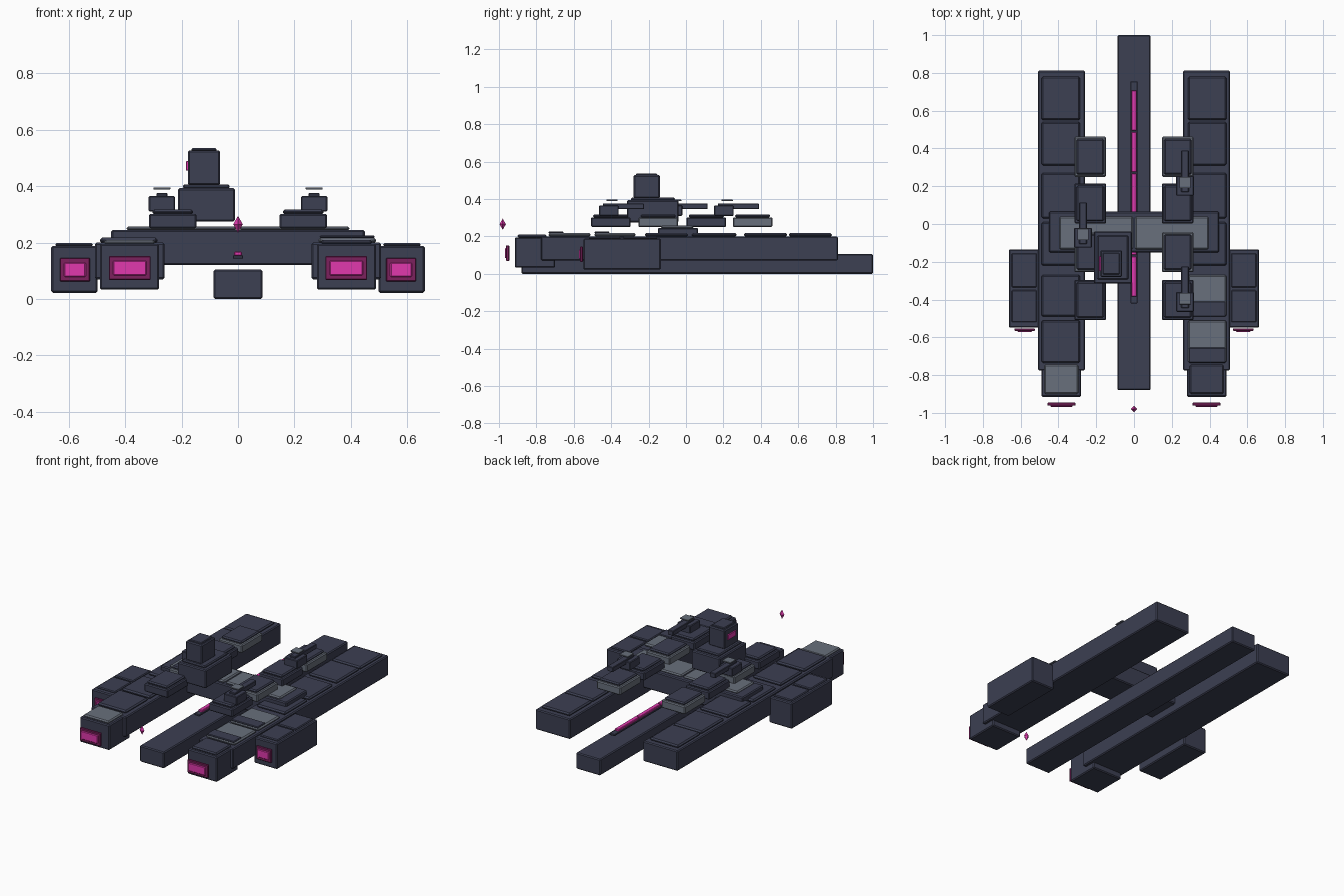
import bpy, bmesh

if "Cube" in bpy.data.objects:
    bpy.data.objects.remove(bpy.data.objects["Cube"])


def colour(name, r, g, b):
    m = bpy.data.materials.new(name)
    m.diffuse_color = (r, g, b, 1)
    m.use_nodes = True
    m.node_tree.nodes["Principled BSDF"].inputs["Base Color"].default_value = m.diffuse_color
    return m


NAVY = colour("navy_hull", 0.045, 0.05, 0.085)
GREY = colour("steel_grey", 0.14, 0.16, 0.2)
PINK = colour("magenta_glow", 0.75, 0.04, 0.42)
PLUM = colour("dark_magenta", 0.2, 0.015, 0.11)


def box(name, x, y, z, mat, bevel=0.006, top_mat=None):
    """Box from (min, max) ranges with chamfered edges."""
    bm = bmesh.new()
    bmesh.ops.create_cube(bm, size=1)
    for v in bm.verts:
        for i, (lo, hi) in enumerate((x, y, z)):
            v.co[i] = lo if v.co[i] < 0 else hi
    if bevel:
        bmesh.ops.bevel(bm, geom=bm.edges[:], offset=bevel, segments=1,
                        affect='EDGES', clamp_overlap=True)
    me = bpy.data.meshes.new(name)
    bm.to_mesh(me)
    bm.free()
    me.materials.append(mat)
    ob = bpy.data.objects.new(name, me)
    bpy.context.collection.objects.link(ob)
    return ob


def side_range(s, lo, hi):
    return (lo, hi) if s > 0 else (-hi, -lo)


# Central spine with floating light strip
box("spine", (-0.087, 0.087), (-0.88, 1.0), (0, 0.105), NAVY)
box("light_strip_rail", (-0.018, 0.018), (-0.42, 0.755), (0.143, 0.155), NAVY, 0.002)
for i in range(5):
    y = -0.385 + i * 0.22
    box("light_strip", (-0.014, 0.014), (y, y + 0.212), (0.153, 0.168), PINK, 0.003)

# Cross beam between the hulls
box("cross_beam", (-0.45, 0.45), (-0.15, 0.065), (0.12, 0.245), NAVY)
for s in (-1, 1):
    box("beam_plate", side_range(s, 0.005, 0.395), (-0.135, 0.04), (0.242, 0.258), GREY, 0.007)

for s in (-1, 1):
    # Main hull, nose and front light
    box("hull", side_range(s, 0.26, 0.508), (-0.775, 0.812), (0.07, 0.2), NAVY)
    box("nose", side_range(s, 0.28, 0.49), (-0.915, -0.70), (0.033, 0.195), NAVY)
    box("nose_plate", side_range(s, 0.295, 0.475), (-0.9, -0.745), (0.192, 0.21),
        GREY if s < 0 else NAVY, 0.007)
    box("nose_light_frame", side_range(s, 0.31, 0.458), (-0.962, -0.945), (0.068, 0.152), PLUM, 0.003)
    box("nose_light", side_range(s, 0.325, 0.443), (-0.968, -0.955), (0.083, 0.137), PINK, 0.004)
    # Armour plates along the hull
    for y0, y1 in ((0.55, 0.78), (0.31, 0.54), (0.03, 0.27), (-0.22, 0.01),
                   (-0.49, -0.27), (-0.735, -0.51)):
        lower = s > 0 and y0 < -0.25
        box("hull_plate", side_range(s, 0.285, 0.49), (y0, y1), (0.198, 0.218),
            GREY if lower else NAVY, 0.008)
        if lower:
            box("hull_cover", side_range(s, 0.29, 0.485), (y0, y0 + 0.08), (0.216, 0.226), NAVY, 0.004)
    # Outer pod and its light
    box("pod", side_range(s, 0.498, 0.663), (-0.548, -0.135), (0.022, 0.188), NAVY)
    for y0, y1 in ((-0.52, -0.35), (-0.335, -0.155)):
        box("pod_plate", side_range(s, 0.515, 0.648), (y0, y1), (0.186, 0.198), NAVY, 0.005)
    box("pod_light_frame", side_range(s, 0.525, 0.632), (-0.566, -0.552), (0.062, 0.146), PLUM, 0.003)
    box("pod_light", side_range(s, 0.54, 0.617), (-0.571, -0.56), (0.078, 0.13), PINK, 0.004)
    # Deck platforms
    for i, y0 in enumerate((-0.508, -0.255, 0.003, 0.25)):
        x = side_range(s, 0.147, 0.316)
        box("platform", x, (y0, y0 + 0.212), (0.25, 0.302), GREY if i % 2 else NAVY)
        box("platform_top", (x[0] + 0.012, x[1] - 0.012), (y0 + 0.012, y0 + 0.2),
            (0.3, 0.318), NAVY, 0.007)

# Gun turrets with barrel and hovering sight plate
for x, y in ((0.27, 0.2), (0.27, -0.415), (-0.27, -0.075)):
    box("turret_body", (x - 0.047, x + 0.047), (y - 0.05, y + 0.055), (0.31, 0.365), NAVY, 0.004)
    box("turret_barrel", (x - 0.02, x + 0.02), (y - 0.03, y + 0.19), (0.345, 0.376), NAVY, 0.003)
    box("turret_sight", (x - 0.03, x + 0.03), (y - 0.01, y + 0.05), (0.389, 0.396), GREY, 0.001)

# Bridge tower
box("bridge_base", (-0.213, -0.01), (-0.315, -0.04), (0.275, 0.393), NAVY)
box("bridge_deck", (-0.195, -0.03), (-0.295, -0.06), (0.39, 0.407), NAVY)
box("bridge_tower", (-0.178, -0.063), (-0.28, -0.14), (0.404, 0.527), NAVY)
box("bridge_cap", (-0.165, -0.076), (-0.267, -0.153), (0.524, 0.535), NAVY, 0.004)
box("bridge_window", (-0.184, -0.174), (-0.25, -0.17), (0.455, 0.49), PINK, 0.002)

# Floating beacon crystal
bm = bmesh.new()
bmesh.ops.create_cone(bm, segments=4, radius1=0.017, radius2=0, depth=0.03, cap_ends=False)
bmesh.ops.translate(bm, vec=(0, 0, 0.015), verts=bm.verts[:])
bmesh.ops.mirror(bm, geom=bm.verts[:] + bm.edges[:] + bm.faces[:], axis='Z', merge_dist=0.001)
bmesh.ops.recalc_face_normals(bm, faces=bm.faces[:])
me = bpy.data.meshes.new("beacon")
bm.to_mesh(me)
bm.free()
me.materials.append(PINK)
beacon = bpy.data.objects.new("beacon", me)
beacon.location = (0, -0.98, 0.265)
bpy.context.collection.objects.link(beacon)
